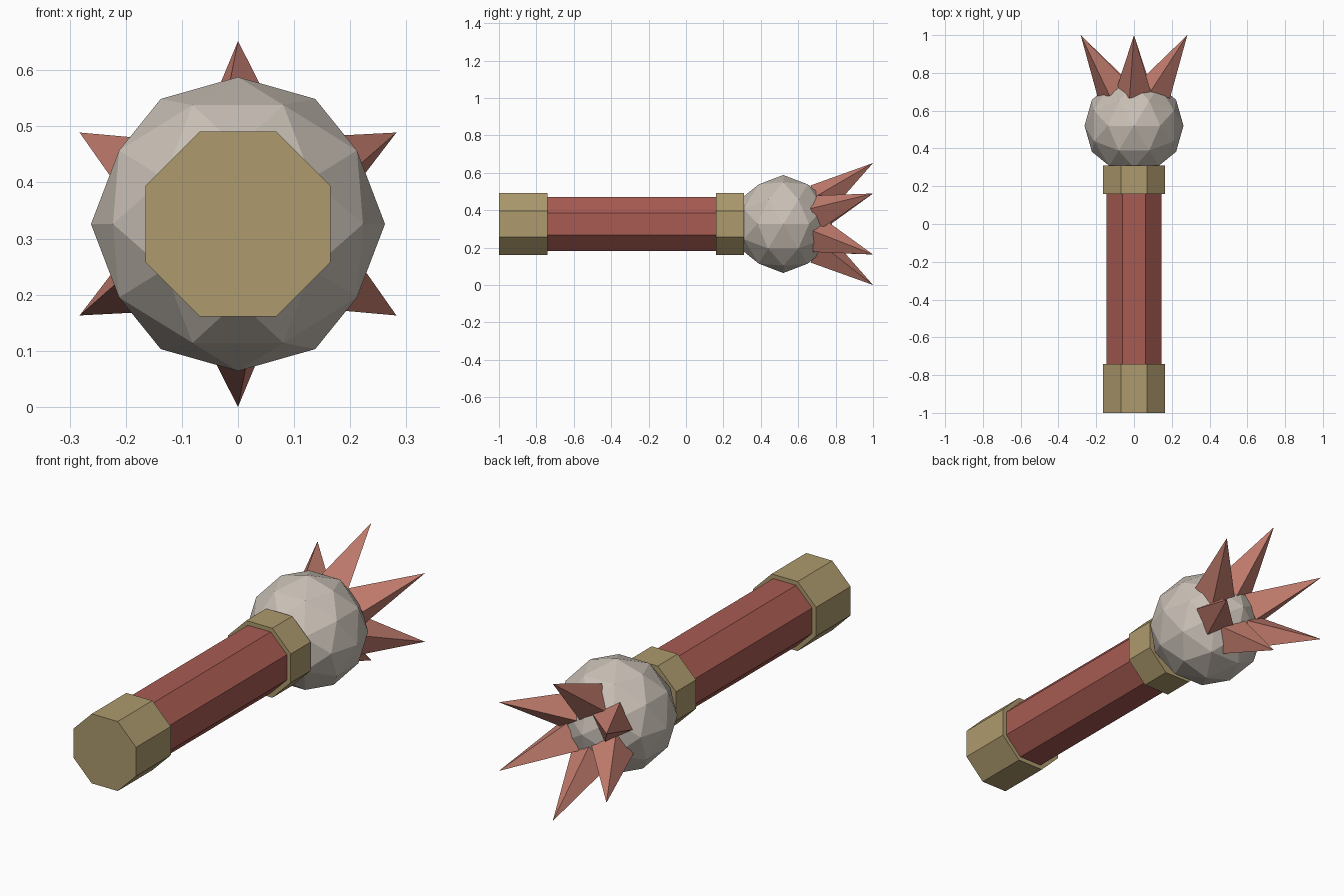
import bpy, bmesh, math
from mathutils import Matrix, Vector

if "Cube" in bpy.data.objects:
    bpy.data.objects.remove(bpy.data.objects["Cube"])

CZ = 0.326                              # height of the long axis
HEAD = Vector((0, 0.52, CZ))            # centre of the ball head


def material(name, rgb):
    m = bpy.data.materials.new(name)
    m.diffuse_color = (*rgb, 1)
    m.use_nodes = True
    m.node_tree.nodes["Principled BSDF"].inputs["Base Color"].default_value = m.diffuse_color
    return m


brass = material("dull_brass", (0.42, 0.325, 0.155))
red = material("dark_red", (0.39, 0.105, 0.085))
stone = material("pale_stone", (0.59, 0.53, 0.47))
coral = material("coral_red", (0.56, 0.21, 0.16))


def add(name, bm, mat):
    mesh = bpy.data.meshes.new(name)
    bm.to_mesh(mesh)
    bm.free()
    mesh.materials.append(mat)
    obj = bpy.data.objects.new(name, mesh)
    bpy.context.collection.objects.link(obj)
    return obj


def octagon_bar(name, apothem, y0, y1, mat):
    """Eight-sided bar along y with flats facing up and sideways."""
    r = apothem / math.cos(math.pi / 8)
    bm = bmesh.new()
    m = (Matrix.Translation((0, (y0 + y1) / 2, CZ))
         @ Matrix.Rotation(math.pi / 2, 4, 'X')
         @ Matrix.Rotation(math.pi / 8, 4, 'Z'))
    bmesh.ops.create_cone(bm, cap_ends=True, segments=8, radius1=r, radius2=r,
                          depth=y1 - y0, matrix=m)
    add(name, bm, mat)


# Handle with end cap and collar
octagon_bar("pommel", 0.165, -1.0, -0.74, brass)
octagon_bar("handle", 0.145, -0.75, 0.17, red)
octagon_bar("collar", 0.165, 0.16, 0.31, brass)

# Faceted ball head, turned so that edge midpoints lie on the axes
bm = bmesh.new()
tilt = -math.atan(2 / (1 + math.sqrt(5)))
bmesh.ops.create_icosphere(bm, subdivisions=2, radius=0.262,
                           matrix=Matrix.Translation(HEAD) @ Matrix.Rotation(tilt, 4, 'Y'))
add("ball_head", bm, stone)

# Ring of six four-sided spikes flaring forward from the ball
BASE_DIST, BASE_R = 0.235, 0.092
for i in range(6):
    a = math.radians(30 + 60 * i)
    out = Vector((math.cos(a), 0, math.sin(a)))
    side = Vector((-math.sin(a), 0, math.cos(a)))
    reach = out * 0.326 + Vector((0, 0.48, 0))
    d = reach.normalized()
    outward = (out - d * out.dot(d)).normalized()
    roll = math.radians(15) - a
    ax = outward * math.cos(roll) + side * math.sin(roll)
    depth = reach.length - BASE_DIST
    rot = Matrix((ax, d.cross(ax), d)).transposed().to_4x4()
    bm = bmesh.new()
    bmesh.ops.create_cone(bm, cap_ends=True, segments=4, radius1=BASE_R, radius2=0, depth=depth,
                          matrix=Matrix.Translation(HEAD + d * (BASE_DIST + depth / 2)) @ rot)
    bmesh.ops.remove_doubles(bm, verts=bm.verts, dist=1e-5)
    bmesh.ops.recalc_face_normals(bm, faces=bm.faces)
    add(f"spike_{i + 1}", bm, coral)
